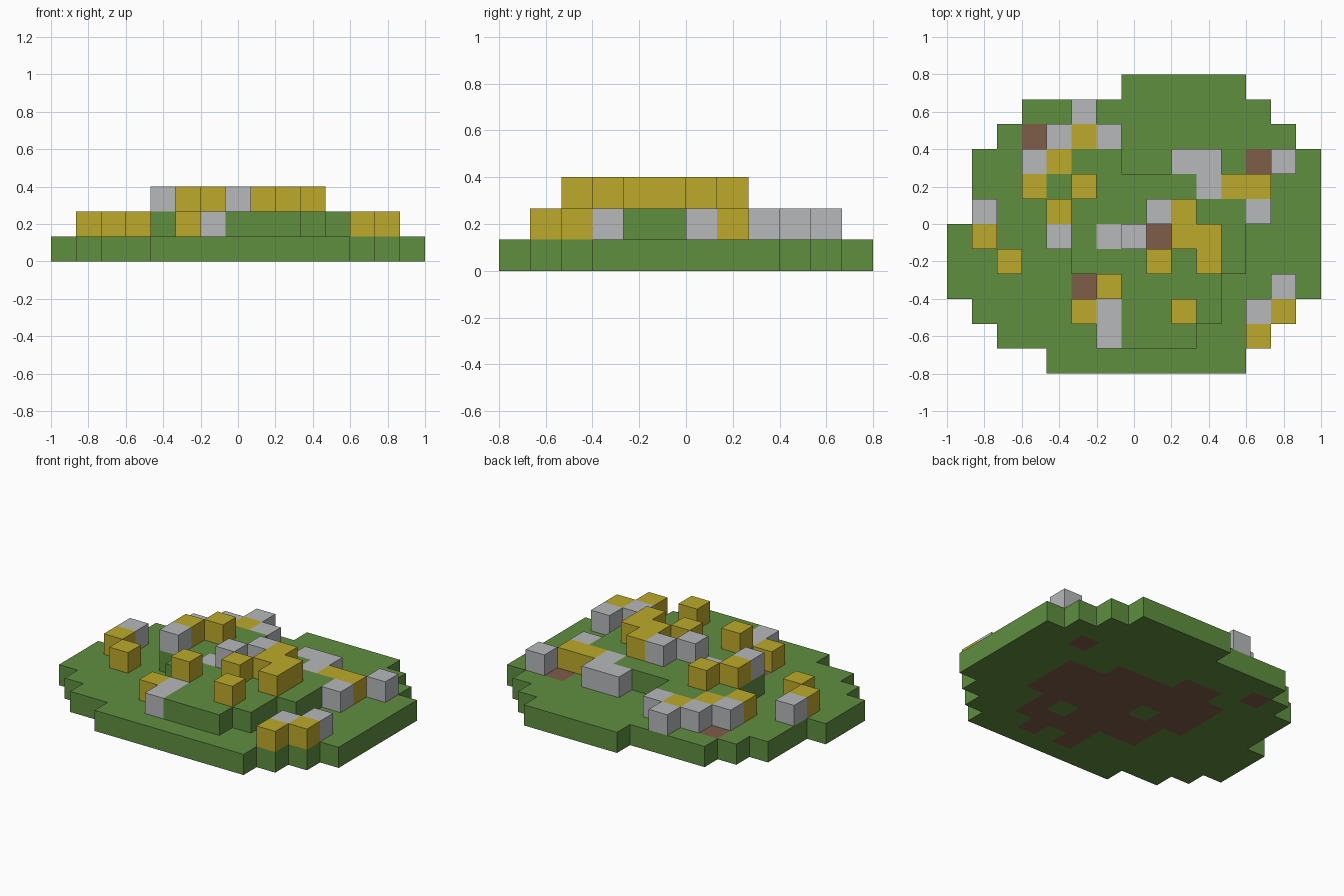
import bpy
import bmesh
from mathutils import Vector

if "Cube" in bpy.data.objects:
    bpy.data.objects.remove(bpy.data.objects["Cube"])

CELL = 2 / 15
COLS, ROWS = 15, 12

COLOURS = {
    "grass": (0.117, 0.271, 0.051, 1),
    "yellow_flower": (0.515, 0.402, 0.024, 1),
    "pale_stone": (0.468, 0.479, 0.497, 1),
    "soil": (0.209, 0.109, 0.065, 1),
}
materials = {}
for name, colour in COLOURS.items():
    materials[name] = bpy.data.materials.new(name)
    materials[name].diffuse_color = colour

# Filled column ranges, one per row from back to front
ground_rows = [(7, 11), (3, 12), (2, 13), (1, 14), (1, 14), (1, 14),
               (0, 14), (0, 14), (0, 14), (1, 13), (2, 12), (4, 11)]
mound_rows = {3: (5, 6), 4: (4, 9), 5: (4, 11), 6: (4, 11), 7: (5, 11),
              8: (6, 10), 9: (7, 10), 10: (7, 9)}

# Loose blocks as (column, row)
low_yellow = [(5, 2), (4, 3), (3, 4), (11, 4), (12, 4), (1, 6), (2, 7),
              (5, 9), (13, 9), (12, 10)]
low_stone = [(5, 1), (4, 2), (6, 2), (3, 3), (9, 3), (10, 3), (13, 3), (10, 4),
             (1, 5), (12, 5), (6, 6), (13, 8), (6, 9), (12, 9), (6, 10)]
high_yellow = [(5, 4), (4, 5), (9, 5), (9, 6), (10, 6), (8, 7), (10, 7),
               (6, 8), (9, 9)]
high_stone = [(8, 5), (4, 6), (7, 6)]

# Each occupied cell maps to (part, material)
cells = {}


def fill(spots, layer, part, material):
    for c, r in spots:
        cells[(c, r, layer)] = (part, material)


ground = [(c, r) for r, (a, b) in enumerate(ground_rows) for c in range(a, b + 1)]
mound = [(c, r) for r, (a, b) in mound_rows.items() for c in range(a, b + 1)]
grassy = {(9, 8), (8, 10), (6, 6)}
fill(ground, 0, "ground", "grass")
fill([s for s in mound if s not in grassy] + [(3, 2), (12, 3), (5, 8)],
     0, "soil_bed", "soil")
fill(mound, 1, "mound", "grass")
fill([(8, 6)], 1, "mound_soil", "soil")
fill(low_yellow, 1, "low_flowers", "yellow_flower")
fill(low_stone, 1, "low_stones", "pale_stone")
fill(high_yellow, 2, "high_flowers", "yellow_flower")
fill(high_stone, 2, "high_stones", "pale_stone")

DIRECTIONS = [(1, 0, 0), (-1, 0, 0), (0, 1, 0), (0, -1, 0), (0, 0, 1), (0, 0, -1)]


def build_part(part, material):
    """Join the part's cells, keeping only faces open to the air."""
    bm = bmesh.new()
    for (c, r, k), (owner, _) in cells.items():
        if owner != part:
            continue
        centre = Vector((c + 0.5 - COLS / 2, ROWS / 2 - r - 0.5, k + 0.5)) * CELL
        for d in DIRECTIONS:
            if (c + d[0], r - d[1], k + d[2]) in cells:
                continue
            n = Vector(d)
            u = Vector((d[1], d[2], d[0]))
            v = n.cross(u)
            corners = [n - u - v, n + u - v, n + u + v, n - u + v]
            bm.faces.new([bm.verts.new(centre + p * CELL / 2) for p in corners])
    bmesh.ops.remove_doubles(bm, verts=bm.verts, dist=0.001)
    mesh = bpy.data.meshes.new(part)
    bm.to_mesh(mesh)
    bm.free()
    mesh.materials.append(materials[material])
    bpy.context.collection.objects.link(bpy.data.objects.new(part, mesh))


for part, material in sorted(set(cells.values())):
    build_part(part, material)

for m in bpy.data.materials:
    if m.users and not m.is_grease_pencil:
        m.use_nodes = True
        m.node_tree.nodes["Principled BSDF"].inputs["Base Color"].default_value = m.diffuse_color
